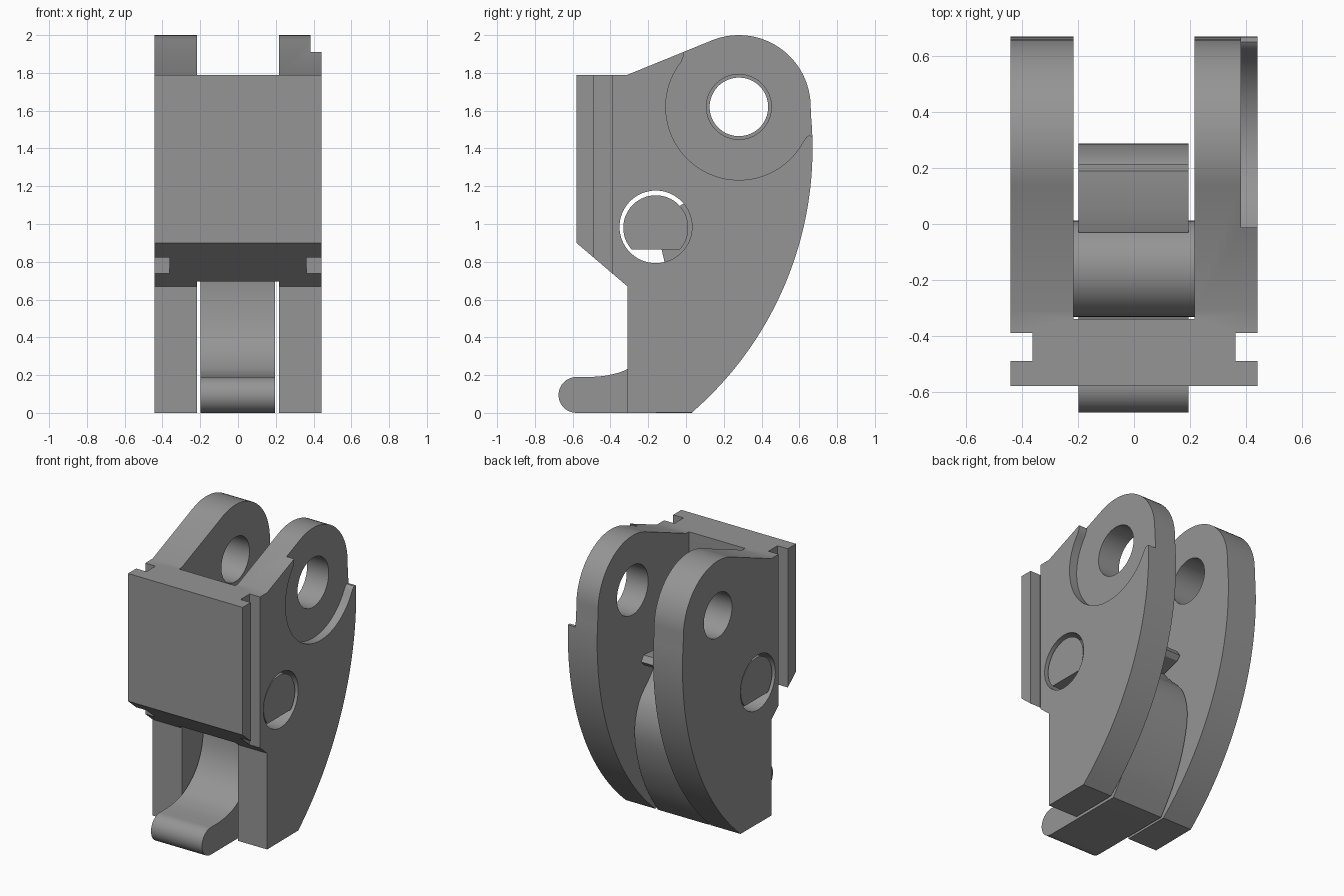
import bpy, bmesh, math

if "Cube" in bpy.data.objects:
    bpy.data.objects.remove(bpy.data.objects["Cube"])

grey = bpy.data.materials.new("mid grey")
grey.diffuse_color = (0.30, 0.30, 0.30, 1)
grey.use_nodes = True
grey.node_tree.nodes["Principled BSDF"].inputs["Base Color"].default_value = grey.diffuse_color


def arc(cy, cz, r, a0, a1, n):
    """Points on an arc in the side plane, angles in degrees."""
    return [(cy + r * math.cos(math.radians(a0 + (a1 - a0) * i / n)),
             cz + r * math.sin(math.radians(a0 + (a1 - a0) * i / n)))
            for i in range(n + 1)]


def spline(pts, steps=6):
    """Smooth curve through the given side-plane points."""
    p = [pts[0]] + pts + [pts[-1]]
    out = []
    for a, b, c, d in zip(p, p[1:], p[2:], p[3:]):
        for s in range(steps):
            t = s / steps
            out.append(tuple(0.5 * (2 * b[k] + (c[k] - a[k]) * t
                       + (2 * a[k] - 5 * b[k] + 4 * c[k] - d[k]) * t * t
                       + (3 * b[k] - a[k] - 3 * c[k] + d[k]) * t ** 3)
                       for k in (0, 1)))
    return out + [pts[-1]]


def prism(name, profile, x0, x1):
    """Extrude a (y, z) profile from x0 to x1."""
    bm = bmesh.new()
    face = bm.faces.new([bm.verts.new((x0, y, z)) for y, z in profile])
    top = bmesh.ops.extrude_face_region(bm, geom=[face])["geom"]
    moved = [v for v in top if isinstance(v, bmesh.types.BMVert)]
    bmesh.ops.translate(bm, verts=moved, vec=(x1 - x0, 0, 0))
    bmesh.ops.recalc_face_normals(bm, faces=bm.faces)
    mesh = bpy.data.meshes.new(name)
    bm.to_mesh(mesh)
    bm.free()
    ob = bpy.data.objects.new(name, mesh)
    bpy.context.collection.objects.link(ob)
    mesh.materials.append(grey)
    return ob


def rect(y0, y1, z0, z1):
    return [(y0, z0), (y1, z0), (y1, z1), (y0, z1)]


def circle(cy, cz, r, n=64):
    return arc(cy, cz, r, 0, 360, n)[:-1]


def activate(ob):
    bpy.ops.object.select_all(action='DESELECT')
    ob.select_set(True)
    bpy.context.view_layer.objects.active = ob


def cut(ob, profile, x0, x1):
    """Subtract an extruded profile from the object."""
    cutter = prism("cutter", profile, x0, x1)
    cutter.hide_render = True
    mod = ob.modifiers.new("cut", 'BOOLEAN')
    mod.operation, mod.solver, mod.object = 'DIFFERENCE', 'EXACT', cutter
    activate(ob)
    bpy.ops.object.modifier_apply(modifier=mod.name)
    bpy.data.objects.remove(cutter)


def smooth(ob):
    activate(ob)
    bpy.ops.object.shade_smooth_by_angle(angle=math.radians(25))


EYE = (0.28, 1.62)      # upper hole centre
PIVOT = (-0.16, 0.985)  # pivot pin centre
W = 0.442               # half width

# Housing: front block and two cheeks from one side outline
back = arc(-1.18, 1.4, 1.85, -49.1, 5.5, 32)
crown = arc(*EYE, 0.38, 2, 112, 28)
outline = ([(-0.31, 0)] + back + crown +
           [(-0.31, 1.79), (-0.58, 1.79), (-0.58, 0.9), (-0.31, 0.67)])
housing = prism("housing", outline, -W, W)
cut(housing, rect(-0.34, 1, -1, 3), -0.216, 0.216)            # slot between cheeks
for s in (-1, 1):                                             # side grooves
    cut(housing, rect(-0.49, -0.39, -1, 3), *sorted((s * 0.363, s * 0.6)))
cut(housing, circle(*EYE, 0.155), -0.6, 0)                    # left eye
cut(housing, circle(*EYE, 0.172), 0, 0.6)                     # right eye
cut(housing, circle(*PIVOT, 0.192), -0.6, 0.6)                # pivot bore
recess = (arc(*EYE, 0.387, 142, 332, 48) +
          [(0.637, 1.46), (0.65, 1.468), (0.75, 1.46), (0.75, 2.1),
           (-0.012, 2.1), (-0.012, 1.89)])
cut(housing, recess, 0.383, 0.6)                              # round recess on the right
smooth(housing)

# Pivot pin with a flat underside
pin = prism("pivot_pin", arc(PIVOT[0], PIVOT[1] - 0.005, 0.172, -42, 222, 48), -0.43, 0.43)
smooth(pin)

# Lever with rounded toe, hollow front and bulging back
toe = arc(-0.58, 0.095, 0.095, 90, 270, 16)
front = spline([(-0.13, 0.87), (-0.1, 0.72), (-0.1, 0.57), (-0.13, 0.43), (-0.2, 0.315),
                (-0.31, 0.232), (-0.41, 0.2), (-0.5, 0.19)])
rear = spline([(0.03, 0), (0.155, 0.19), (0.25, 0.42), (0.288, 0.65),
               (0.24, 0.83), (0.13, 0.95), (0.05, 1.04)])
lever = prism("lever", front + toe + rear + [(-0.03, 1.06), (-0.1, 1.0)], -0.198, 0.195)
smooth(lever)

# Small catch behind the pin
catch = prism("catch", [(-0.03, 1.06), (0.05, 1.03), (0.19, 1.07), (0.215, 1.1),
                        (0.19, 1.14), (0.05, 1.13), (-0.03, 1.1)], -0.198, 0.195)
smooth(catch)
